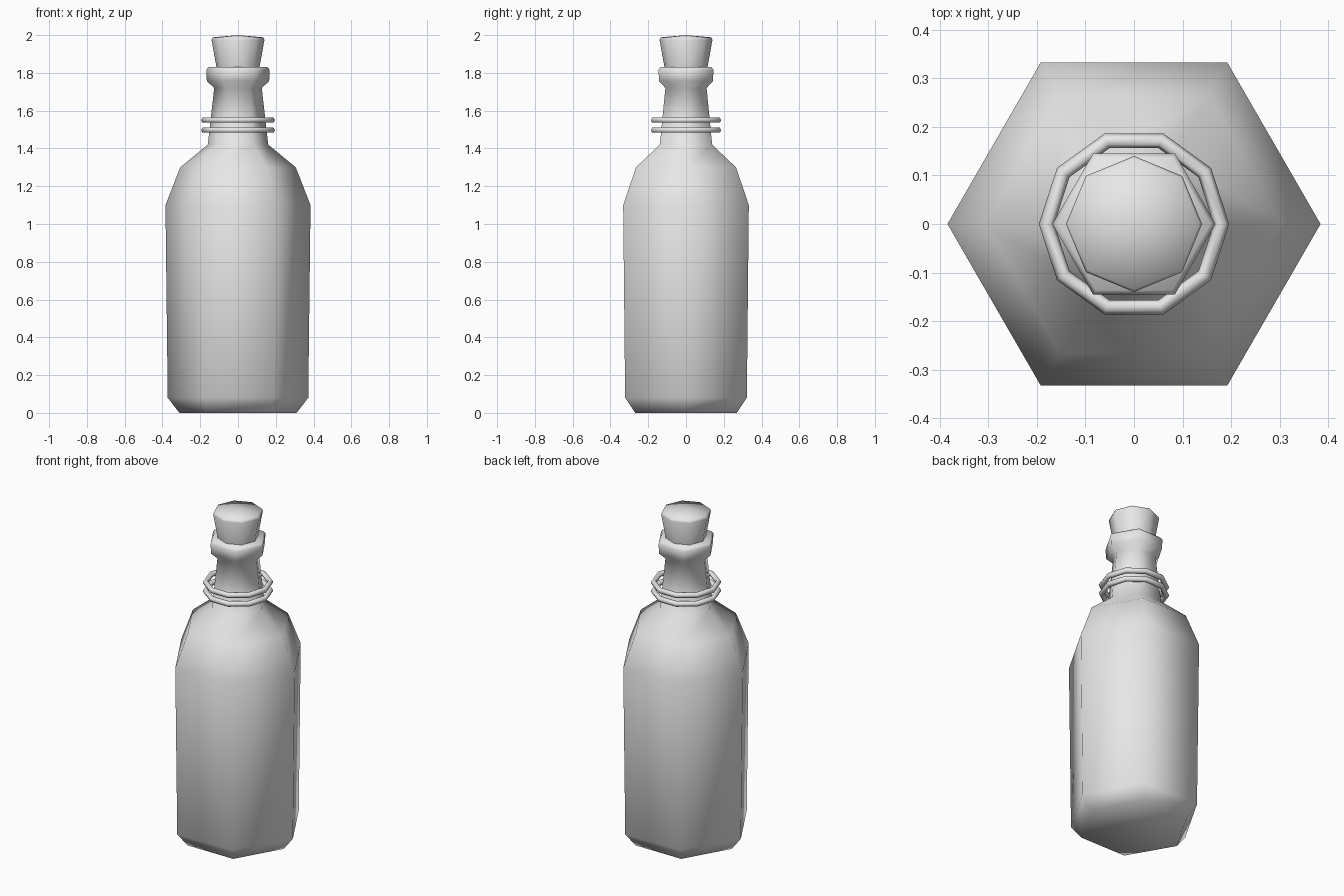
import bpy, bmesh, math

if "Cube" in bpy.data.objects:
    bpy.data.objects.remove(bpy.data.objects["Cube"])

def material(name, rgb):
    m = bpy.data.materials.new(name)
    m.diffuse_color = (*rgb, 1)
    m.use_nodes = True
    m.node_tree.nodes["Principled BSDF"].inputs["Base Color"].default_value = m.diffuse_color
    return m

grey = material("plain grey", (0.8, 0.8, 0.8))

def finish(name, bm, mat):
    bmesh.ops.recalc_face_normals(bm, faces=bm.faces)
    for f in bm.faces:
        f.smooth = True
    me = bpy.data.meshes.new(name)
    bm.to_mesh(me)
    bm.free()
    me.materials.append(mat)
    ob = bpy.data.objects.new(name, me)
    bpy.context.collection.objects.link(ob)
    return ob

def ring_verts(bm, r, z, n):
    return [bm.verts.new((r * math.cos(2 * math.pi * i / n),
                          r * math.sin(2 * math.pi * i / n), z)) for i in range(n)]

def bridge(bm, a, b):
    n = len(a)
    for i in range(n):
        j = (i + 1) % n
        bm.faces.new((a[i], a[j], b[j], b[i]))

def lathe(name, profile, n, mat, apex=None):
    bm = bmesh.new()
    loops = [ring_verts(bm, r, z, n) for r, z in profile]
    for a, b in zip(loops, loops[1:]):
        bridge(bm, a, b)
    bm.faces.new(loops[0])
    if apex is None:
        bm.faces.new(loops[-1])
    else:
        tip = bm.verts.new((0, 0, apex))
        for i in range(n):
            bm.faces.new((loops[-1][i], loops[-1][(i + 1) % n], tip))
    return finish(name, bm, mat)

def torus(name, R, r, z, n, m, mat):
    bm = bmesh.new()
    loops = [ring_verts(bm, R + r * math.cos(2 * math.pi * k / m),
                        z + r * math.sin(2 * math.pi * k / m), n) for k in range(m)]
    for k in range(m):
        bridge(bm, loops[k], loops[(k + 1) % m])
    return finish(name, bm, mat)

# Six-sided bottle with shoulder, neck and lip
lathe("bottle", [(0.31, 0), (0.372, 0.08), (0.384, 1.10), (0.306, 1.30),
                 (0.16, 1.42), (0.126, 1.72), (0.165, 1.757), (0.168, 1.815),
                 (0.157, 1.83)], 6, grey)

# Eight-sided cork with a slightly domed top
lathe("cork", [(0.108, 1.78), (0.114, 1.83), (0.14, 1.975), (0.135, 1.988)], 8, grey, apex=2.0)

# Two cord rings around the neck
for i, z in enumerate((1.497, 1.55)):
    torus(f"neck_ring_{i + 1}", 0.18, 0.016, z, 10, 6, grey)
